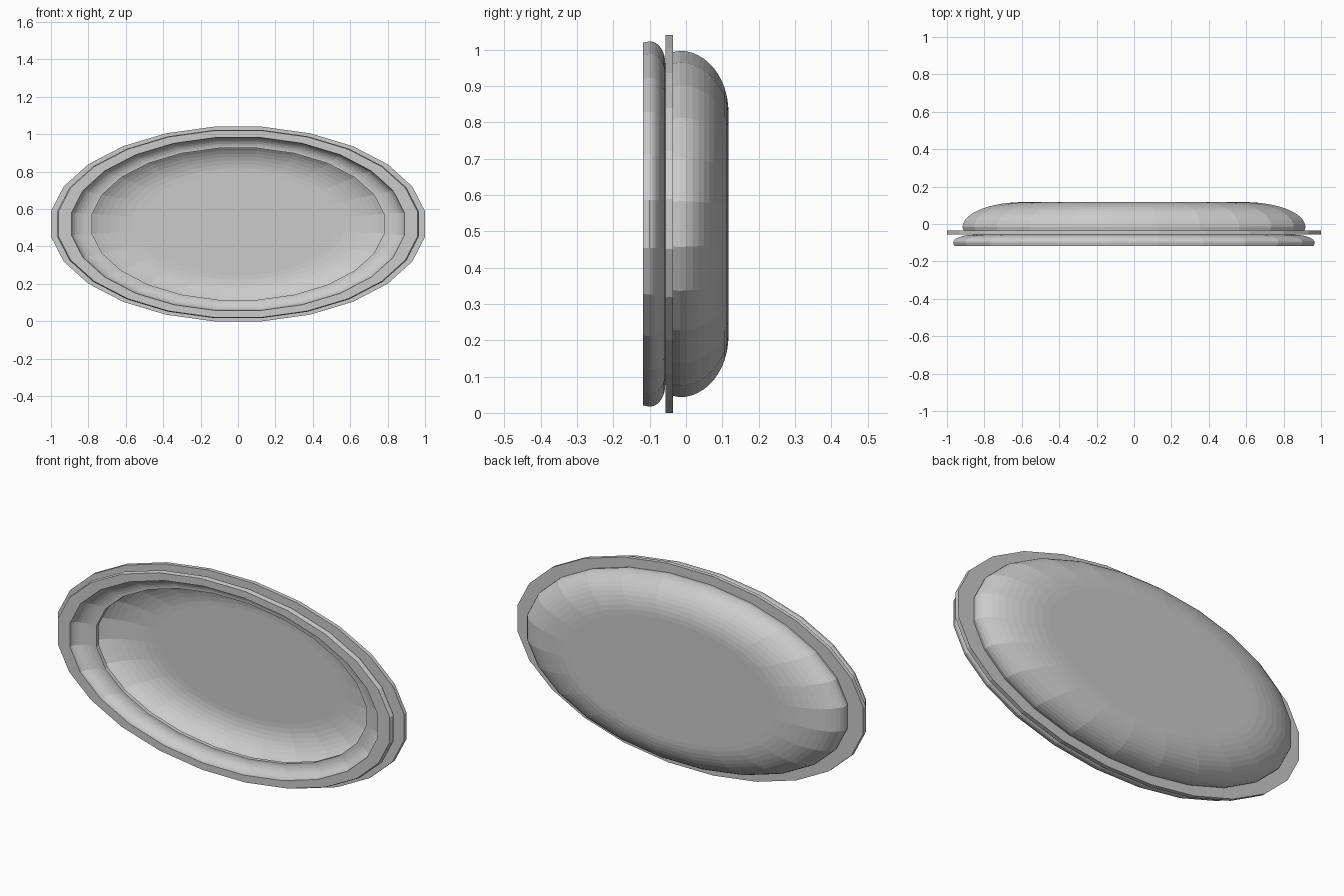
import bpy, bmesh
from math import sin, cos, pi

if "Cube" in bpy.data.objects:
    bpy.data.objects.remove(bpy.data.objects["Cube"])

SIDES = 24
RATIO = 0.52       # height / width of every oval
ZC = 0.52          # height of the oval centre
GROW = 1 / cos(pi / SIDES)


def arc(r0, y0, r1, y1, n):
    """Quarter-ellipse from a steep wall (r0, y0) to a flat floor (r1, y1)."""
    return [(r1 + (r0 - r1) * cos(i / n * pi / 2),
             y0 + (y1 - y0) * sin(i / n * pi / 2)) for i in range(n + 1)]


def oval_lathe(name, profile, closed):
    """Sweep (radius, y) points round an oval; open profiles get capped ends."""
    bm = bmesh.new()
    rings = []
    for r, y in profile:
        ring = []
        for k in range(SIDES):
            a = (k + 0.5) * 2 * pi / SIDES
            ring.append(bm.verts.new((r * GROW * cos(a), y,
                                      ZC + r * GROW * RATIO * sin(a))))
        rings.append(ring)
    pairs = list(zip(rings, rings[1:]))
    if closed:
        pairs.append((rings[-1], rings[0]))
    for a, b in pairs:
        for k in range(SIDES):
            j = (k + 1) % SIDES
            bm.faces.new((a[k], a[j], b[j], b[k]))
    if not closed:
        bm.faces.new(rings[0])
        bm.faces.new(rings[-1])
    bmesh.ops.recalc_face_normals(bm, faces=bm.faces)
    mesh = bpy.data.meshes.new(name)
    bm.to_mesh(mesh)
    bm.free()
    obj = bpy.data.objects.new(name, mesh)
    bpy.context.collection.objects.link(obj)
    return obj


# Thin flat flange with an oval opening
oval_lathe("flange", [(1.0, -0.057), (1.0, -0.036),
                      (0.78, -0.036), (0.78, -0.057)], True)

# Raised front rim: rounded outside, concave inside
rim_outer = [(0.96, -0.118)] + arc(0.967, -0.1, 0.85, -0.057, 8)
rim_inner = arc(0.89, -0.118, 0.78, -0.057, 8)[::-1]
oval_lathe("front_rim", rim_outer + rim_inner, True)

# Deep basin behind the flange: outer shell, front lip, inner bowl
shell = arc(0.917, -0.017, 0.593, 0.117, 12)[::-1] + [(0.91, -0.036)]
bowl = arc(0.845, -0.036, 0.53, 0.1, 12)
oval_lathe("basin", shell + bowl, False)
